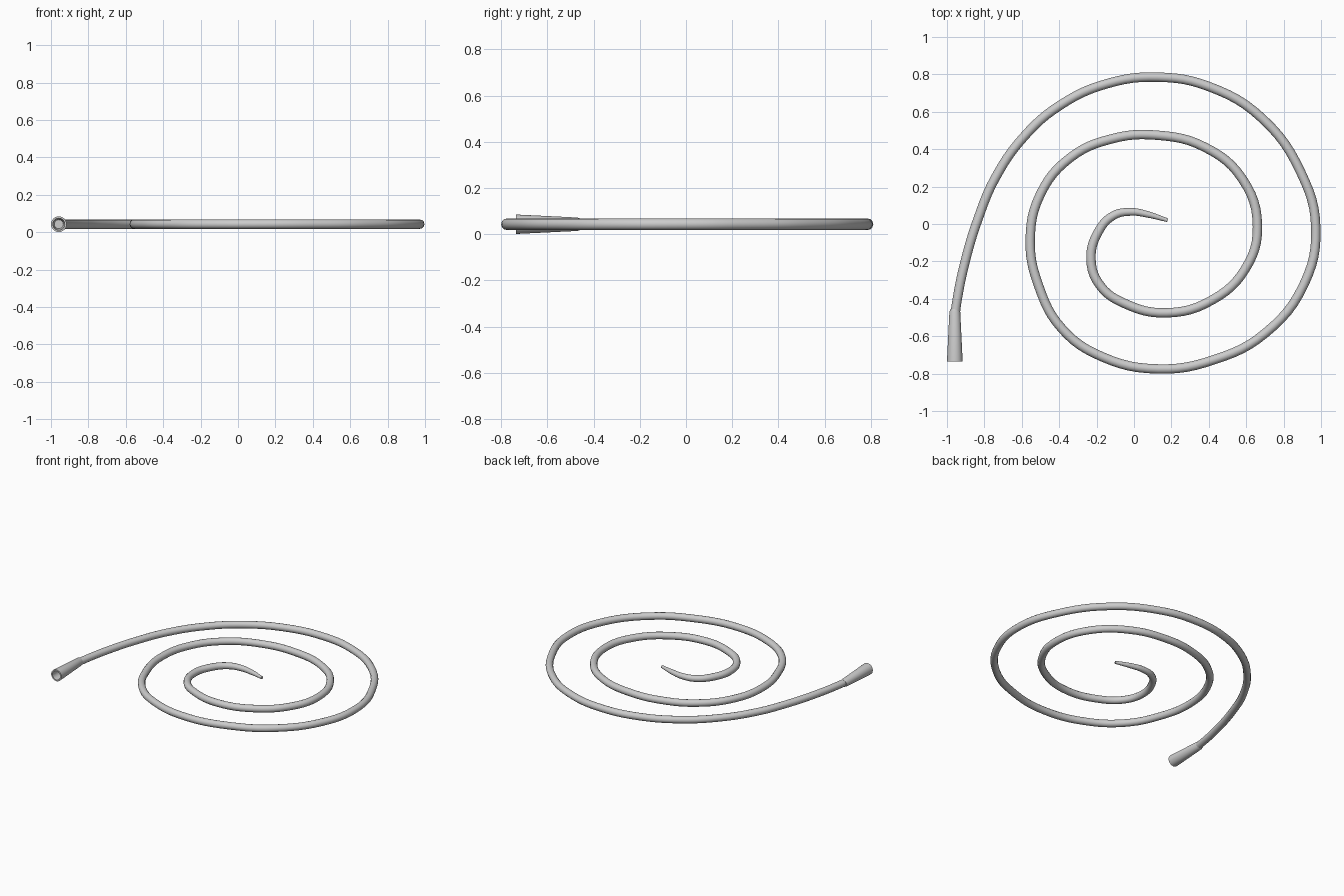
import bpy, bmesh, math

if "Cube" in bpy.data.objects:
    bpy.data.objects.remove(bpy.data.objects["Cube"])

Z = 0.043          # height of the centre line
R = 0.025          # tube radius

# Flat spiral centre line, from the socket inward to the tip
path = [(-0.96, -0.52), (-0.948, -0.42), (-0.90, -0.19), (-0.833, 0.03), (-0.745, 0.24),
        (-0.59, 0.465), (-0.395, 0.635), (-0.145, 0.75), (0.13, 0.785),
        (0.40, 0.735), (0.685, 0.565), (0.895, 0.27), (0.972, -0.02),
        (0.91, -0.32), (0.70, -0.585), (0.43, -0.725), (0.13, -0.775),
        (-0.17, -0.71), (-0.385, -0.56), (-0.51, -0.33), (-0.555, -0.09),
        (-0.50, 0.16), (-0.34, 0.355), (-0.12, 0.455), (0.12, 0.475),
        (0.38, 0.41), (0.58, 0.24), (0.66, -0.015), (0.595, -0.24),
        (0.42, -0.405), (0.175, -0.475), (-0.05, -0.425), (-0.18, -0.33),
        (-0.23, -0.19), (-0.19, -0.04), (-0.11, 0.045), (-0.015, 0.065),
        (0.07, 0.052), (0.18, 0.02)]
tip_scale = [0.98, 0.92, 0.82, 0.7, 0.4]   # taper over the last points

# Coiled tube
curve = bpy.data.curves.new("coiled_tube", 'CURVE')
curve.dimensions = '3D'
curve.bevel_depth = R
curve.bevel_resolution = 4
curve.resolution_u = 6
curve.use_fill_caps = True
spline = curve.splines.new('BEZIER')
spline.bezier_points.add(len(path) - 1)
for i, (bp, (x, y)) in enumerate(zip(spline.bezier_points, path)):
    bp.co = (x, y, Z)
    bp.handle_left_type = bp.handle_right_type = 'AUTO'
    k = i - (len(path) - len(tip_scale))
    bp.radius = tip_scale[k] if k >= 0 else 1.0
tube = bpy.data.objects.new("coiled_tube", curve)
bpy.context.collection.objects.link(tube)

# Flared hollow socket: profile of (y, radius) turned about the y direction
profile = [(-0.55, 0.024), (-0.735, 0.032), (-0.735, 0.042), (-0.47, 0.029), (-0.455, 0.024)]
N = 24
bm = bmesh.new()
rings = []
for y, r in profile:
    rings.append([bm.verts.new((-0.958 + r * math.cos(2 * math.pi * j / N), y,
                                Z + r * math.sin(2 * math.pi * j / N))) for j in range(N)])
for a, b in zip(rings, rings[1:]):
    for j in range(N):
        bm.faces.new((a[j], a[(j + 1) % N], b[(j + 1) % N], b[j]))
bm.faces.new(rings[0])
bm.faces.new(rings[-1])
bmesh.ops.recalc_face_normals(bm, faces=bm.faces)
mesh = bpy.data.meshes.new("socket")
bm.to_mesh(mesh)
bm.free()
socket = bpy.data.objects.new("socket", mesh)
bpy.context.collection.objects.link(socket)

# Turn the tube into a mesh and smooth both parts
bpy.ops.object.select_all(action='DESELECT')
tube.select_set(True)
bpy.context.view_layer.objects.active = tube
bpy.ops.object.convert(target='MESH')
socket.select_set(True)
bpy.ops.object.shade_smooth_by_angle(angle=math.radians(40))
